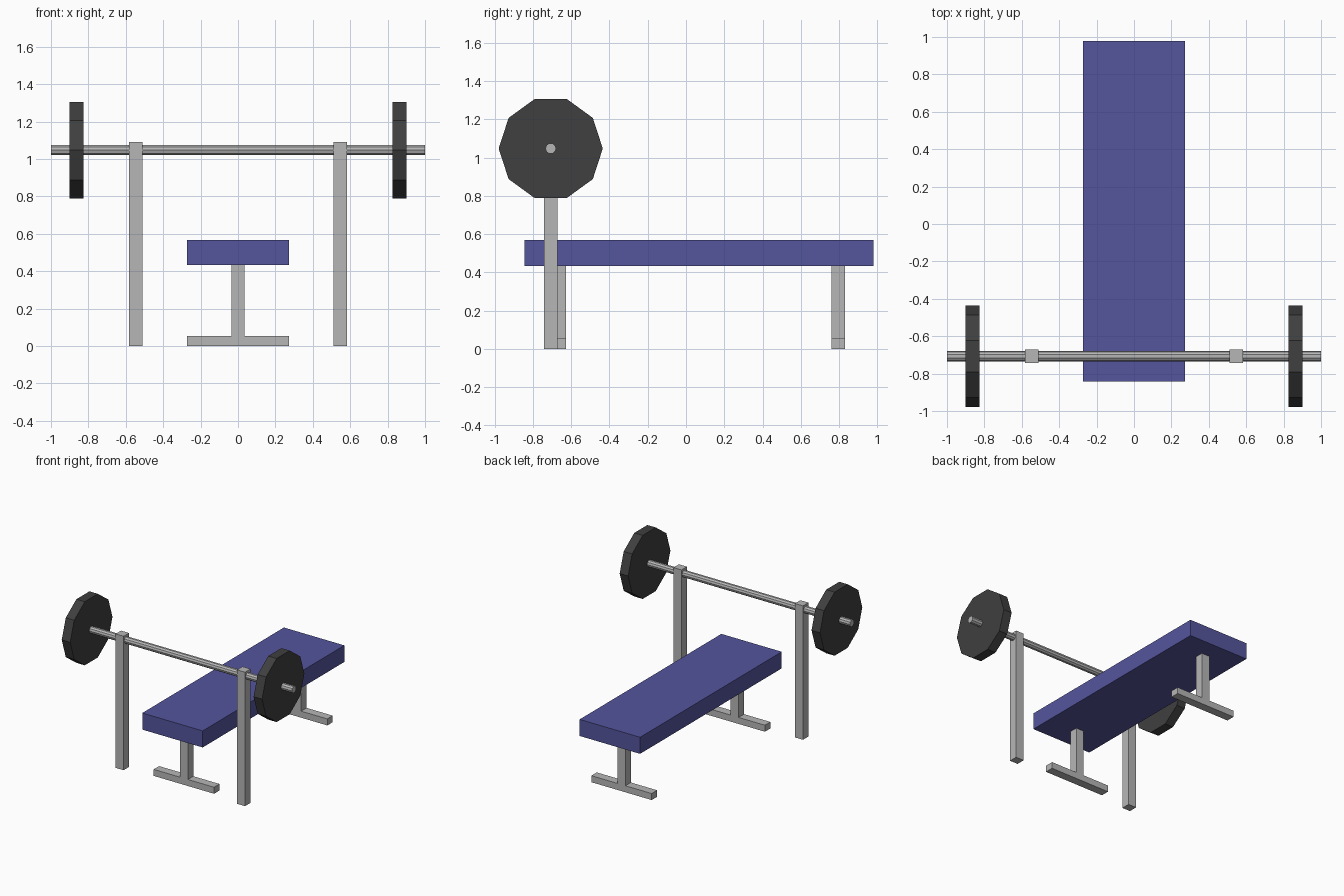
import bpy, bmesh, math
from mathutils import Matrix

if "Cube" in bpy.data.objects:
    bpy.data.objects.remove(bpy.data.objects["Cube"])


def material(name, rgb):
    m = bpy.data.materials.new(name)
    m.diffuse_color = (*rgb, 1.0)
    m.use_nodes = True
    m.node_tree.nodes["Principled BSDF"].inputs["Base Color"].default_value = m.diffuse_color
    return m


STEEL = material("grey steel", (0.47, 0.47, 0.47))
IRON = material("black iron", (0.05, 0.05, 0.05))
PAD = material("blue padding", (0.09, 0.09, 0.34))


def add_object(name, bm, mat):
    bmesh.ops.recalc_face_normals(bm, faces=bm.faces)
    mesh = bpy.data.meshes.new(name)
    bm.to_mesh(mesh)
    bm.free()
    mesh.materials.append(mat)
    obj = bpy.data.objects.new(name, mesh)
    bpy.context.collection.objects.link(obj)
    return obj


def box(name, lo, hi, mat):
    bm = bmesh.new()
    size = [b - a for a, b in zip(lo, hi)]
    mid = [(a + b) / 2 for a, b in zip(lo, hi)]
    bmesh.ops.create_cube(bm, size=1, matrix=Matrix.Translation(mid) @ Matrix.Diagonal((*size, 1)))
    return add_object(name, bm, mat)


def rod_x(name, x0, x1, radius, mat, sides=10):
    """Ten-sided cylinder along x, flat on top, centred on the bar axis."""
    bm = bmesh.new()
    ring = [bm.verts.new((x0, BAR_Y + radius * math.cos(math.tau * i / sides),
                          BAR_Z + radius * math.sin(math.tau * i / sides))) for i in range(sides)]
    face = bm.faces.new(ring)
    ext = bmesh.ops.extrude_face_region(bm, geom=[face], use_keep_orig=True)
    top = [g for g in ext["geom"] if isinstance(g, bmesh.types.BMVert)]
    bmesh.ops.translate(bm, verts=top, vec=(x1 - x0, 0, 0))
    return add_object(name, bm, mat)


BAR_Y, BAR_Z = -0.707, 1.047

# padded bench
box("bench_pad", (-0.272, -0.843, 0.433), (0.272, 0.979, 0.568), PAD)

# T-shaped legs under both ends
for end, y in (("head", -0.661), ("foot", 0.795)):
    box(end + "_leg_post", (-0.036, y - 0.035, 0.053), (0.036, y + 0.035, 0.433), STEEL)
    box(end + "_leg_base", (-0.272, y - 0.035, 0), (0.272, y + 0.035, 0.053), STEEL)

# barbell bar
rod_x("bar", -1, 1, 0.028, STEEL)

# rack uprights and weight plates on both sides
for side, s in (("left", -1), ("right", 1)):
    x = s * 0.547
    box(side + "_upright", (x - 0.036, BAR_Y - 0.035, 0), (x + 0.036, BAR_Y + 0.035, 1.09), STEEL)
    x = s * 0.864
    rod_x(side + "_weight_plate", x - 0.038, x + 0.038, 0.272, IRON)
